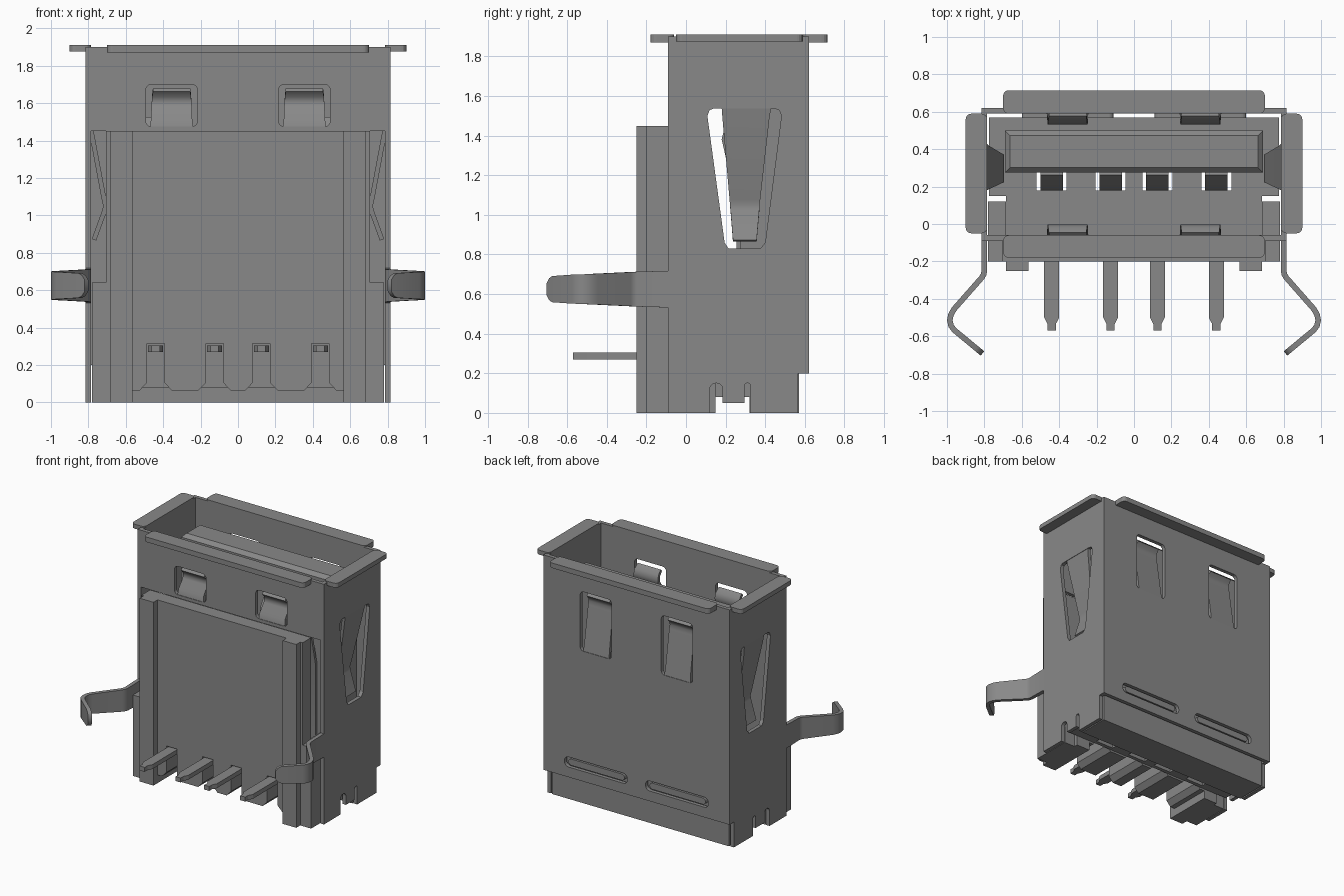
import bpy, bmesh, math

cube = bpy.data.objects.get("Cube")
if cube:
    bpy.data.objects.remove(cube, do_unlink=True)

grey = bpy.data.materials.new("plain_grey")
grey.use_nodes = True
COLOUR = (0.25, 0.25, 0.25, 1)
grey.diffuse_color = COLOUR
grey.node_tree.nodes["Principled BSDF"].inputs["Base Color"].default_value = COLOUR


def finish(name, bm):
    bmesh.ops.recalc_face_normals(bm, faces=bm.faces)
    mesh = bpy.data.meshes.new(name)
    bm.to_mesh(mesh)
    bm.free()
    mesh.materials.append(grey)
    obj = bpy.data.objects.new(name, mesh)
    bpy.context.collection.objects.link(obj)
    return obj


def activate(obj):
    bpy.ops.object.select_all(action='DESELECT')
    obj.select_set(True)
    bpy.context.view_layer.objects.active = obj


def prism(name, outline, axis, a, b):
    """Extrude a flat outline along an axis from a to b."""
    place = {'x': lambda u, v: (a, u, v), 'y': lambda u, v: (u, a, v),
             'z': lambda u, v: (u, v, a)}[axis]
    bm = bmesh.new()
    face = bm.faces.new([bm.verts.new(place(u, v)) for u, v in outline])
    new = bmesh.ops.extrude_face_region(bm, geom=[face])["geom"]
    step = [b - a if axis == k else 0 for k in "xyz"]
    bmesh.ops.translate(bm, vec=step, verts=[v for v in new if isinstance(v, bmesh.types.BMVert)])
    return finish(name, bm)


def rounded(u0, v0, u1, v1, r=0.03, n=4):
    corners = [(u1 - r, v1 - r), (u0 + r, v1 - r), (u0 + r, v0 + r), (u1 - r, v0 + r)]
    return [(cu + r * math.cos(math.pi / 2 * (q + k / n)), cv + r * math.sin(math.pi / 2 * (q + k / n)))
            for q, (cu, cv) in enumerate(corners) for k in range(n + 1)]


def box(name, x0, x1, y0, y1, z0, z1):
    return prism(name, [(x0, y0), (x1, y0), (x1, y1), (x0, y1)], 'z', z0, z1)


def strip(name, rows, thick):
    """Bent sheet metal: rows of paired edge points, thickened."""
    bm = bmesh.new()
    pairs = [[bm.verts.new(p) for p in row] for row in rows]
    for (a, b), (c, d) in zip(pairs, pairs[1:]):
        bm.faces.new((a, b, d, c))
    obj = finish(name, bm)
    mod = obj.modifiers.new("thickness", 'SOLIDIFY')
    mod.thickness, mod.offset = thick, 0
    activate(obj)
    bpy.ops.object.modifier_apply(modifier=mod.name)
    bpy.ops.object.shade_smooth_by_angle(angle=math.radians(40))
    return obj


def cut(obj, *cutters):
    activate(obj)
    for c in cutters:
        c.hide_render = True
        mod = obj.modifiers.new("cut", 'BOOLEAN')
        mod.operation, mod.solver, mod.object = 'DIFFERENCE', 'EXACT', c
        bpy.ops.object.modifier_apply(modifier=mod.name)
        bpy.data.objects.remove(c, do_unlink=True)


PINS = (-0.44, -0.125, 0.125, 0.44)
TABS = (-0.355, 0.355)
SIDES = ((-1, "right"), (1, "left"))

# Shell front and back plates with spring windows and back slots
front = box("shell_front", -0.815, 0.815, -0.09, -0.06, 1.45, 1.9)
back = box("shell_back", -0.815, 0.815, 0.59, 0.62, 0.2, 1.9)
for x in TABS:
    cut(front, prism("cutter", rounded(x - 0.138, 1.475, x + 0.138, 1.7), 'y', -0.2, 0.1))
    cut(back, prism("cutter", rounded(x - 0.138, 1.23, x + 0.138, 1.7), 'y', 0.5, 0.7),
        prism("cutter", rounded(x - 0.275, 0.28, x + 0.275, 0.36, 0.035), 'y', 0.5, 0.7))
    prism("slot_rib", rounded(x - 0.245, 0.295, x + 0.245, 0.345, 0.024), 'y', 0.56, 0.612)

# Sprung tabs: rooted at the bottom, leaning inward, top lip curled back
for x in TABS:
    for name, y, s, z0 in (("front_spring", -0.075, 1, 1.465), ("back_spring", 0.605, -1, 1.22)):
        profile = [(0, z0, 0.115), (0.008, z0 + 0.05, 0.11), (0.055, 1.58, 0.108),
                   (0.06, 1.61, 0.106), (0.05, 1.64, 0.104), (0.02, 1.67, 0.1)]
        strip(name, [((x - w, y + s * d, z), (x + w, y + s * d, z)) for d, z, w in profile], 0.025)

# Side plates, side springs and retaining legs
WINDOW = [(0.108, 1.5), (0.12, 1.53), (0.14, 1.537), (0.445, 1.537), (0.47, 1.53), (0.482, 1.5),
          (0.4, 0.86), (0.375, 0.83), (0.215, 0.83), (0.195, 0.86)]
for s, side in SIDES:
    wall = prism(side + "_shell_wall", [(-0.09, 0), (0.565, 0), (0.565, 0.2), (0.62, 0.2),
                                        (0.62, 1.9), (-0.09, 1.9)], 'x', s * 0.785, s * 0.815)
    cut(wall, prism("cutter", WINDOW, 'x', s * 0.7, s * 0.9),
        prism("cutter", rounded(0.12, -0.2, 0.185, 0.15), 'x', s * 0.7, s * 0.9),
        prism("cutter", rounded(0.295, -0.2, 0.325, 0.15, 0.012), 'x', s * 0.7, s * 0.9),
        box("cutter", min(s * 0.7, s * 0.9), max(s * 0.7, s * 0.9), 0.15, 0.31, -0.1, 0.05))
    spring = [(0.8, 1.545, 0.18, 0.43), (0.79, 1.48, 0.185, 0.42), (0.715, 1.08, 0.22, 0.375),
              (0.708, 1.05, 0.222, 0.372), (0.715, 1.02, 0.225, 0.37), (0.77, 0.87, 0.237, 0.357)]
    strip(side + "_side_spring", [((s * x, a, z), (s * x, b, z)) for x, z, a, b in spring], 0.025)
    leg = [(0.8, -0.08, 0.093), (0.8, -0.25, 0.088), (0.804, -0.27, 0.087), (0.815, -0.288, 0.086),
           (0.962, -0.455, 0.078), (0.979, -0.485, 0.077), (0.985, -0.515, 0.075), (0.978, -0.545, 0.074),
           (0.96, -0.568, 0.073), (0.843, -0.665, 0.066), (0.825, -0.68, 0.055), (0.81, -0.692, 0.03)]
    strip(side + "_retaining_leg", [((s * x, y, 0.625 - h), (s * x, y, 0.625 + h)) for x, y, h in leg], 0.03)

# Outward flanges around the mouth
prism("front_flange", rounded(-0.7, -0.18, 0.7, -0.06), 'z', 1.87, 1.91)
prism("back_flange", rounded(-0.7, 0.59, 0.7, 0.715), 'z', 1.87, 1.91)
for s, side in SIDES:
    prism(side + "_flange", rounded(min(s * 0.785, s * 0.9), -0.05, max(s * 0.785, s * 0.9), 0.59),
          'z', 1.875, 1.91)


# Housing: front wall and floor share a castellated lower edge
def comb(top):
    pts = [(-0.565, top), (-0.565, 0.065)]
    for c in PINS:
        pts += [(c - 0.085, 0.065), (c - 0.047, 0.105), (c - 0.047, 0.315),
                (c + 0.047, 0.315), (c + 0.047, 0.105), (c + 0.085, 0.065)]
    return pts + [(0.565, 0.065), (0.565, top)]


prism("housing_front_wall", comb(1.45), 'y', -0.2, -0.092)
prism("housing_floor_front", comb(0.45), 'y', -0.092, 0.15)
middle = box("housing_floor_middle", -0.775, 0.775, 0.15, 0.32, 0.08, 0.45)
for c in PINS:
    cut(middle, box("cutter", c - 0.08, c + 0.08, 0.18, 0.275, 0, 0.6))
box("housing_floor_back", -0.775, 0.775, 0.32, 0.57, 0, 0.45)
for s, side in SIDES:
    def side_box(name, x0, x1, *rest):
        box(side + name, min(s * x0, s * x1), max(s * x0, s * x1), *rest)
    side_box("_front_rib", 0.565, 0.685, -0.25, -0.092, 0, 1.45)
    side_box("_foot", 0.565, 0.685, -0.092, 0.15, 0, 0.45)
    side_box("_outer_foot", 0.685, 0.78, -0.2, 0.12, 0, 0.64)
    side_box("_wall_edge", 0.685, 0.705, -0.2, -0.092, 0.64, 1.45)

# Contact tongue with bevelled tip
tongue = box("contact_tongue", -0.69, 0.69, 0.275, 0.5, 0.4, 1.76)
bm = bmesh.new()
bm.from_mesh(tongue.data)
tip = [e for e in bm.edges if all(v.co.z > 1.7 for v in e.verts)]
bmesh.ops.bevel(bm, geom=tip, offset=0.028, segments=1, affect='EDGES')
bm.to_mesh(tongue.data)
bm.free()

# Spring contacts along the tongue and solder pins at the front
for c in PINS:
    bend = [(0.265, 0.35), (0.265, 1.05), (0.2, 1.34), (0.19, 1.38), (0.2, 1.42), (0.27, 1.52)]
    strip("spring_contact", [((c - 0.06, y, z), (c + 0.06, y, z)) for y, z in bend], 0.02)
    prism("solder_pin", [(c - 0.04, 0.2), (c - 0.04, -0.5), (c - 0.022, -0.535), (c - 0.022, -0.57),
                         (c + 0.022, -0.57), (c + 0.022, -0.535), (c + 0.04, -0.5), (c + 0.04, 0.2)],
          'z', 0.27, 0.305)
